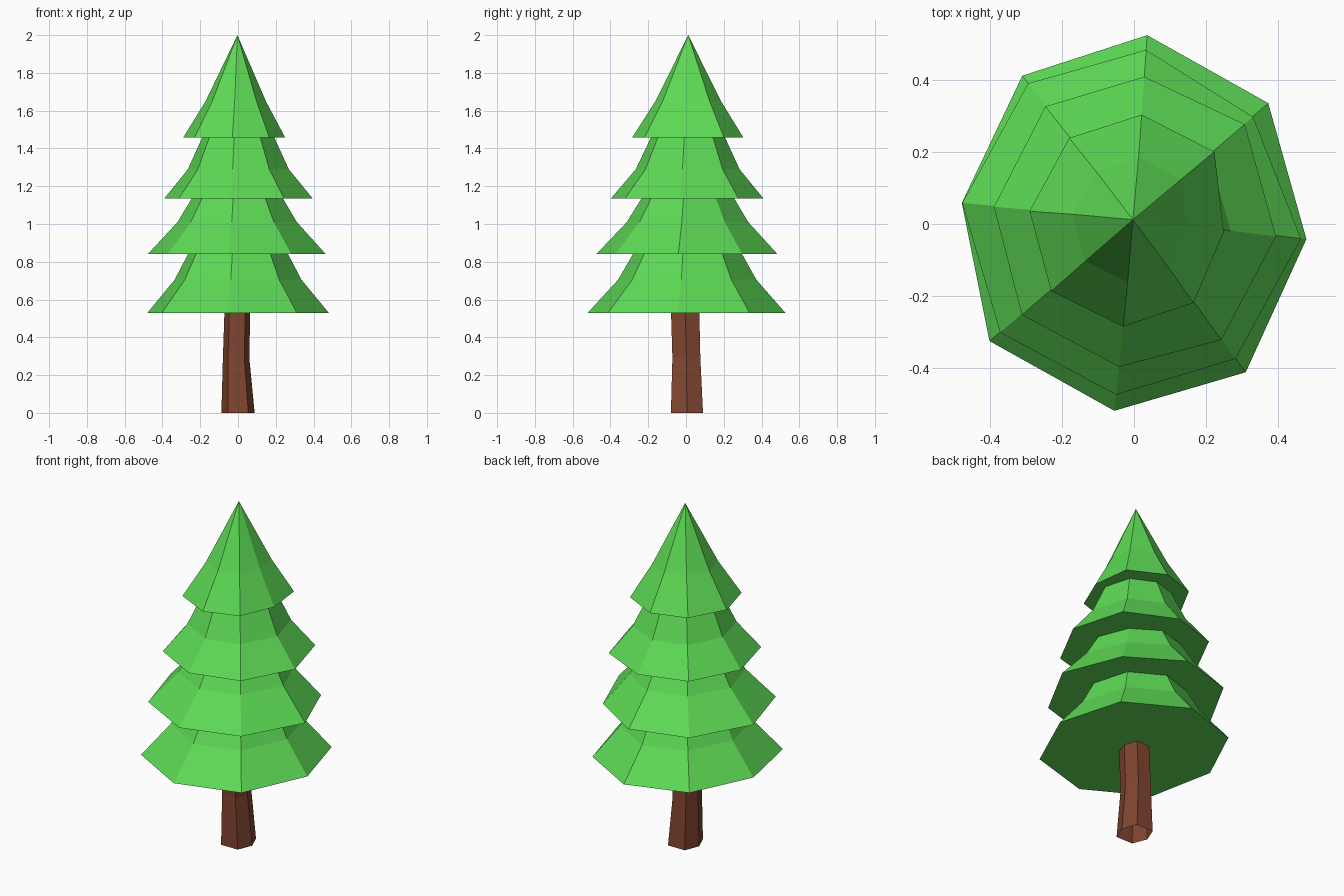
import bpy
import bmesh
from math import cos, sin, radians

default_cube = bpy.data.objects.get("Cube")
if default_cube:
    bpy.data.objects.remove(default_cube, do_unlink=True)


def make_material(name, colour):
    material = bpy.data.materials.new(name)
    material.use_nodes = True
    material.diffuse_color = colour
    shader = next(n for n in material.node_tree.nodes if n.type == "BSDF_PRINCIPLED")
    shader.inputs["Base Color"].default_value = colour
    shader.inputs["Roughness"].default_value = 0.9
    return material


def loft(name, rings, material, close_bottom=True, apex=None):
    """Bridge rings of points into a flat-shaded shell, ending in a cap or a point."""
    bm = bmesh.new()
    loops = [[bm.verts.new(p) for p in ring] for ring in rings]
    count = len(loops[0])
    for low, high in zip(loops, loops[1:]):
        for i in range(count):
            j = (i + 1) % count
            bm.faces.new((low[i], low[j], high[j], high[i]))
    if close_bottom:
        bm.faces.new(loops[0][::-1])
    if apex:
        tip = bm.verts.new(apex)
        for i in range(count):
            bm.faces.new((loops[-1][i], loops[-1][(i + 1) % count], tip))
    else:
        bm.faces.new(loops[-1])
    mesh = bpy.data.meshes.new(name)
    bm.to_mesh(mesh)
    bm.free()
    mesh.materials.append(material)
    obj = bpy.data.objects.new(name, mesh)
    bpy.context.collection.objects.link(obj)
    return obj


leaf_green = make_material("leaf green", (0.11, 0.70, 0.09, 1))
bark_brown = make_material("bark brown", (0.22, 0.06, 0.03, 1))

# Trunk: slightly crooked six-sided tube, open underneath
trunk_sections = [
    # centre x, centre y, height, x radius, y radius
    (0, 0.005, 0, 0.088, 0.085),
    (-0.01, 0.002, 0.29, 0.07, 0.074),
    (-0.003, -0.005, 0.56, 0.068, 0.075),
]
trunk_angles = [radians(a) for a in (0, 52, 128, 180, 232, 308)]
trunk_rings = [
    [(cx + rx * cos(a), cy + ry * sin(a) / sin(trunk_angles[1]), z) for a in trunk_angles]
    for cx, cy, z, rx, ry in trunk_sections
]
loft("trunk", trunk_rings, bark_brown, close_bottom=False)

# Foliage: uneven eight-sided skirts, each flaring out below a bend
corner_angles = [radians(a) for a in (-5, 42, 86, 127, 173, 219, 264, 307)]


def skirt_ring(radii, scale, z, shift_y):
    return [(r * scale * cos(a), r * scale * sin(a) + shift_y, z)
            for r, a in zip(radii, corner_angles)]


tiers = {
    # corner radii, then (height, scale) steps from hem to top
    "bottom_foliage": ((.482, .503, .527, .517, .483, .518, .523, .517),
                       ((.53, 1), (.705, .7), (.87, .52))),
    "lower_foliage": ((.467, .446, .486, .49, .482, .48, .478, .47),
                      ((.84, 1), (1.01, .67), (1.16, .48))),
    "upper_foliage": ((.397, .415, .411, .41, .393, .402, .40, .404),
                      ((1.135, 1), (1.29, .68), (1.48, .46))),
    "top_foliage": ((.251, .301, .305, .30, .293, .297, .287, .275),
                    ((1.457, 1), (1.65, .59))),
}
for name, (radii, steps) in tiers.items():
    rings = [skirt_ring(radii, s, z, 0.015 * (1 - s)) for z, s in steps]
    tip = (-0.003, 0.012, 2) if name == "top_foliage" else None
    loft(name, rings, leaf_green, apex=tip)
